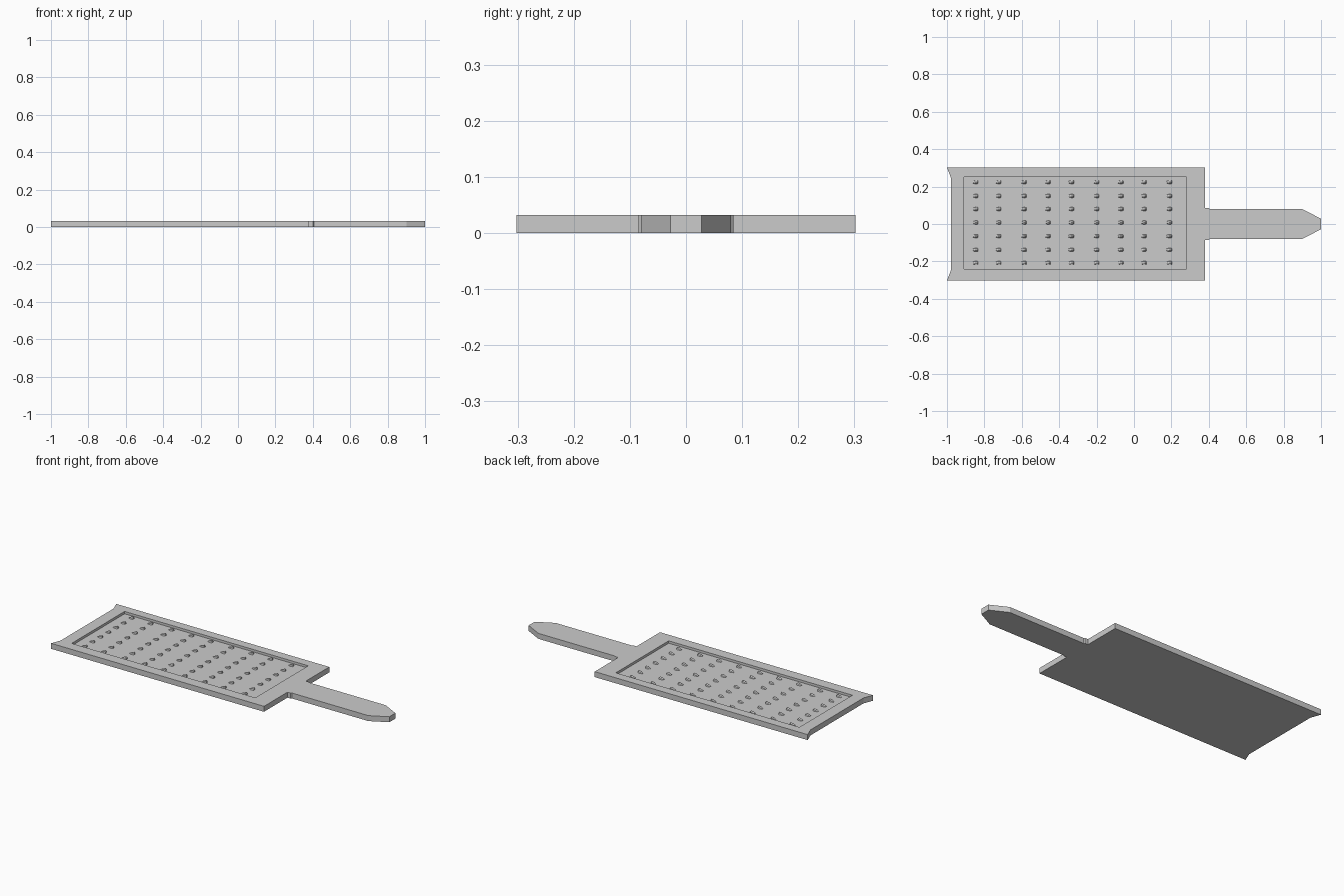
import bpy, bmesh

if "Cube" in bpy.data.objects:
    bpy.data.objects.remove(bpy.data.objects["Cube"])


def prism(name, pts, z0, z1):
    bm = bmesh.new()
    face = bm.faces.new([bm.verts.new((x, y, z0)) for x, y in pts])
    ext = bmesh.ops.extrude_face_region(bm, geom=[face])
    verts = [g for g in ext["geom"] if isinstance(g, bmesh.types.BMVert)]
    bmesh.ops.translate(bm, verts=verts, vec=(0, 0, z1 - z0))
    bmesh.ops.recalc_face_normals(bm, faces=bm.faces)
    mesh = bpy.data.meshes.new(name)
    bm.to_mesh(mesh)
    bm.free()
    ob = bpy.data.objects.new(name, mesh)
    bpy.context.collection.objects.link(ob)
    return ob


TOP, FLOOR = 0.032, 0.018

# Board and handle: one half outline, mirrored across y
half = [(1.0, 0.028), (0.90, 0.08), (0.405, 0.08), (0.40, 0.085), (0.38, 0.085),
        (0.38, 0.302), (-1.0, 0.302), (-0.978, 0.245)]
board = prism("grater_board", half + [(x, -y) for x, y in reversed(half)], 0, TOP)

# Shallow recess for the grating surface
cutter = prism("recess_cutter", [(-0.91, -0.24), (0.28, -0.24), (0.28, 0.25), (-0.91, 0.25)],
               FLOOR, 0.1)
cutter.hide_render = True
cutter.hide_viewport = True
mod = board.modifiers.new("recess", "BOOLEAN")
mod.operation = "DIFFERENCE"
mod.solver = "EXACT"
mod.object = cutter

# Grating tooth: small scoop, rising gently towards a blunt front lip
bm = bmesh.new()
rings = [(-0.014, 0.006, 0.003), (-0.003, 0.010, 0.009), (0.009, 0.010, 0.013), (0.014, 0.007, 0.008)]
section = [(-1, -0.1), (-0.75, 0.65), (0, 1), (0.75, 0.65), (1, -0.1)]
loops = [[bm.verts.new((x, w * a, h * b)) for a, b in section] for x, w, h in rings]
for a, b in zip(loops, loops[1:]):
    for i in range(len(section)):
        j = (i + 1) % len(section)
        bm.faces.new((a[i], a[j], b[j], b[i]))
bm.faces.new(loops[0])
bm.faces.new(loops[-1])
bmesh.ops.recalc_face_normals(bm, faces=bm.faces)
tooth = bpy.data.meshes.new("grating_tooth")
bm.to_mesh(tooth)
bm.free()

# Rows of teeth across the recess
for x in (-0.847, -0.724, -0.588, -0.46, -0.335, -0.2, -0.071, 0.053, 0.189):
    for y in (0.224, 0.15, 0.08, 0.008, -0.065, -0.138, -0.208):
        ob = bpy.data.objects.new("grating_tooth", tooth)
        ob.location = (x, y, FLOOR)
        bpy.context.collection.objects.link(ob)
